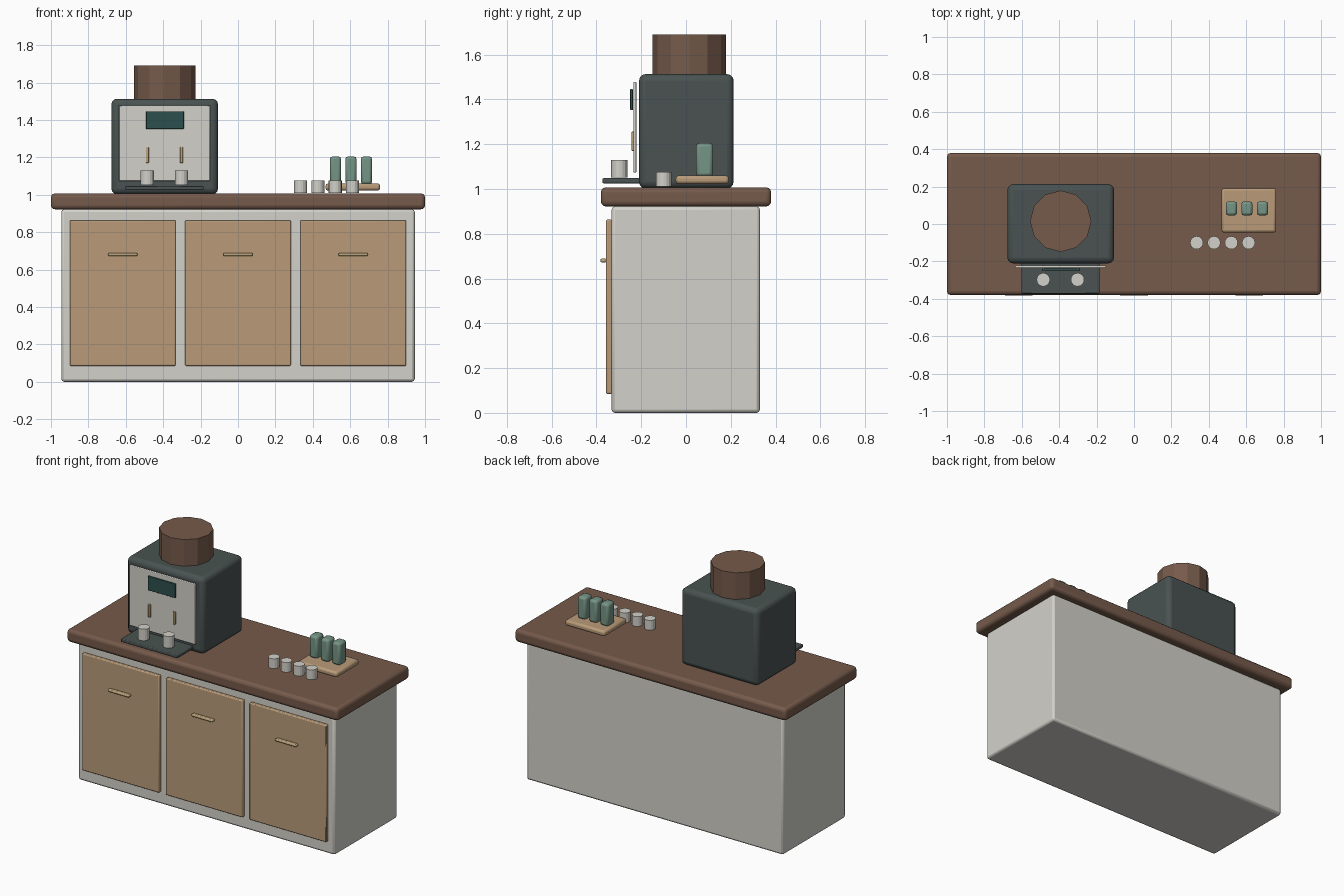
import bpy, math

if "Cube" in bpy.data.objects:
    bpy.data.objects.remove(bpy.data.objects["Cube"])


def material(name, rgb):
    m = bpy.data.materials.new(name)
    m.diffuse_color = (*rgb, 1)
    m.use_nodes = True
    m.node_tree.nodes["Principled BSDF"].inputs["Base Color"].default_value = m.diffuse_color
    return m


CREAM = material("cream", (0.65, 0.64, 0.59))
WOOD = material("light_wood", (0.49, 0.33, 0.19))
BROWN = material("dark_wood", (0.18, 0.103, 0.07))
DARK = material("dark_metal", (0.067, 0.086, 0.083))
SCREEN = material("screen_teal", (0.026, 0.08, 0.075))
GREEN = material("green", (0.18, 0.30, 0.24))
BRASS = material("brass", (0.5, 0.37, 0.2))


def finish(name, mat, bevel=0, segments=2):
    o = bpy.context.object
    o.name = name
    o.data.materials.append(mat)
    if bevel:
        b = o.modifiers.new("bevel", 'BEVEL')
        b.width, b.segments = bevel, segments
    return o


def box(name, x, y, z, mat, bevel=0, segments=2):
    """Box from (min, max) ranges on each axis."""
    bpy.ops.mesh.primitive_cube_add(size=1, location=[(a + b) / 2 for a, b in (x, y, z)])
    bpy.context.object.scale = [b - a for a, b in (x, y, z)]
    bpy.ops.object.transform_apply(location=False, rotation=False, scale=True)
    return finish(name, mat, bevel, segments)


def cylinder(name, x, y, z, r, sides, mat):
    bpy.ops.mesh.primitive_cylinder_add(vertices=sides, radius=r, depth=z[1] - z[0],
                                        location=(x, y, (z[0] + z[1]) / 2))
    return finish(name, mat)


# Cabinet and worktop
box("cabinet", (-0.945, 0.945), (-0.332, 0.33), (0, 0.922), CREAM, 0.015)
box("worktop", (-1, 1), (-0.38, 0.38), (0.922, 1.007), BROWN, 0.022, 3)

# Doors with handles
for i, x in enumerate((-0.616, 0, 0.616)):
    box(f"door_{i}", (x - 0.283, x + 0.283), (-0.357, -0.33), (0.085, 0.863), WOOD, 0.006)
    box(f"door_handle_{i}", (x - 0.078, x + 0.078), (-0.382, -0.355), (0.672, 0.689), BRASS, 0.006)

# Coffee machine
box("machine_body", (-0.677, -0.107), (-0.21, 0.213), (1.003, 1.513), DARK, 0.03, 3)
cylinder("bean_hopper", -0.392, 0.015, (1.505, 1.69), 0.164, 12, BROWN)
box("front_panel", (-0.637, -0.15), (-0.235, -0.222), (1.073, 1.478), CREAM, 0.004)
box("screen", (-0.492, -0.289), (-0.249, -0.237), (1.352, 1.446), SCREEN, 0.003)
box("drip_tray", (-0.602, -0.185), (-0.373, -0.19), (1.025, 1.048), DARK, 0.005)
for i, x in enumerate((-0.485, -0.302)):
    box(f"spout_{i}", (x - 0.008, x + 0.008), (-0.243, -0.22), (1.17, 1.256), BRASS, 0.003)
    cylinder(f"tray_cup_{i}", x, -0.298, (1.052, 1.129), 0.036, 16, CREAM)

# Row of cups on the worktop
for i in range(4):
    cylinder(f"cup_{i}", 0.335 + i * 0.0925, -0.1, (1.01, 1.075), 0.035, 16, CREAM)

# Serving board with jars
box("serving_board", (0.468, 0.76), (-0.046, 0.191), (1.022, 1.06), WOOD, 0.013)
for i in range(3):
    x = 0.521 + i * 0.083
    box(f"jar_{i}", (x - 0.03, x + 0.03), (0.045, 0.121), (1.055, 1.205), GREEN, 0.015)

# Smooth the bevels and cups, leave the hopper flat
for o in bpy.data.objects:
    if o.name != "bean_hopper":
        bpy.ops.object.select_all(action='DESELECT')
        o.select_set(True)
        bpy.context.view_layer.objects.active = o
        bpy.ops.object.shade_smooth_by_angle(angle=math.radians(20))
